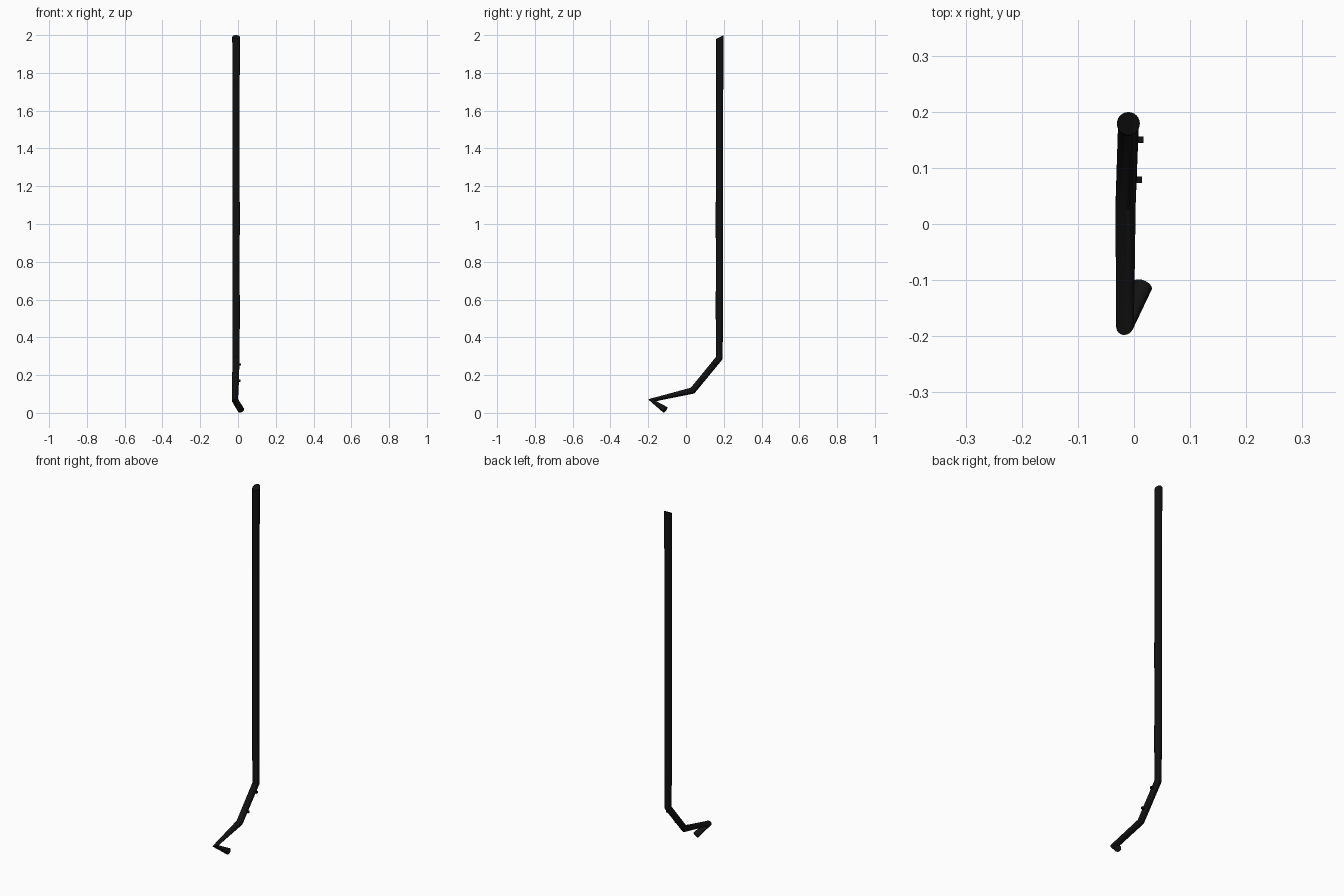
import bpy, bmesh, math
from mathutils import Vector

if "Cube" in bpy.data.objects:
    bpy.data.objects.remove(bpy.data.objects["Cube"])

mat = bpy.data.materials.new("black_metal")
mat.diffuse_color = (0.006, 0.006, 0.006, 1)
mat.use_nodes = True
mat.node_tree.nodes["Principled BSDF"].inputs["Base Color"].default_value = mat.diffuse_color
SIDES = 24


def finish(name, bm):
    bmesh.ops.recalc_face_normals(bm, faces=bm.faces)
    me = bpy.data.meshes.new(name)
    bm.to_mesh(me)
    bm.free()
    me.materials.append(mat)
    ob = bpy.data.objects.new(name, me)
    bpy.context.collection.objects.link(ob)
    bpy.context.view_layer.objects.active = ob
    ob.select_set(True)
    bpy.ops.object.shade_smooth_by_angle(angle=math.radians(35))
    ob.select_set(False)
    return ob


def sweep(name, path):
    """Capped tube; each ring lies in the plane bisecting its bend."""
    pts = [Vector(p[:3]) for p in path]
    bm = bmesh.new()
    rings, side = [], Vector((1, 0, 0))
    for i, p in enumerate(pts):
        a = (p - pts[i - 1]).normalized() if i else Vector()
        b = (pts[i + 1] - p).normalized() if i < len(pts) - 1 else Vector()
        n = (a + b).normalized()
        u = (side - n * side.dot(n)).normalized()
        v = n.cross(u)
        r = path[i][3]
        rings.append([bm.verts.new(p + r * (u * math.cos(t) + v * math.sin(t)))
                      for t in (2 * math.pi * k / SIDES for k in range(SIDES))])
        side = u
    # top end is cut at a slant
    for vert in rings[0]:
        vert.co.z += 0.5 * (vert.co.y - pts[0].y)
    # carry each ring on to the nearest-aligned vertex of the next
    for r0, r1 in zip(rings, rings[1:]):
        c0 = sum((q.co for q in r0), Vector()) / SIDES
        c1 = sum((q.co for q in r1), Vector()) / SIDES
        best = min(((s, d) for s in range(SIDES) for d in (1, -1)),
                   key=lambda sd: sum(((r0[k].co - c0) - (r1[(sd[0] + sd[1] * k) % SIDES].co - c1)).length_squared
                                      for k in range(SIDES)))
        r1[:] = [r1[(best[0] + best[1] * k) % SIDES] for k in range(SIDES)]
        for k in range(SIDES):
            j = (k + 1) % SIDES
            bm.faces.new((r0[k], r0[j], r1[j], r1[k]))
    bm.faces.new(rings[0])
    bm.faces.new(rings[-1])
    return finish(name, bm)


# long shaft, two lower bends and the sharp folded-back hook
sweep("hooked_pole", [
    (-0.010, 0.179, 1.990, 0.0205),
    (-0.011, 0.177, 1.500, 0.0185),
    (-0.010, 0.177, 1.000, 0.0198),
    (-0.011, 0.177, 0.800, 0.0190),
    (-0.010, 0.177, 0.550, 0.0198),
    (-0.010, 0.176, 0.290, 0.0185),
    (-0.015, 0.035, 0.118, 0.0180),
    (-0.016, -0.181, 0.067, 0.0172),
    (0.015, -0.110, 0.0165, 0.0180),
])

# small pegs on the right side of the lower bend
for i, (y, z, x) in enumerate([(0.150, 0.256, 0.017), (0.079, 0.170, 0.014)]):
    bm = bmesh.new()
    bmesh.ops.create_cube(bm, size=1)
    for v in bm.verts:
        v.co = Vector((x - 0.012 + v.co.x * 0.024, y + v.co.y * 0.012, z + v.co.z * 0.012))
    finish("peg_%d" % (i + 1), bm)
